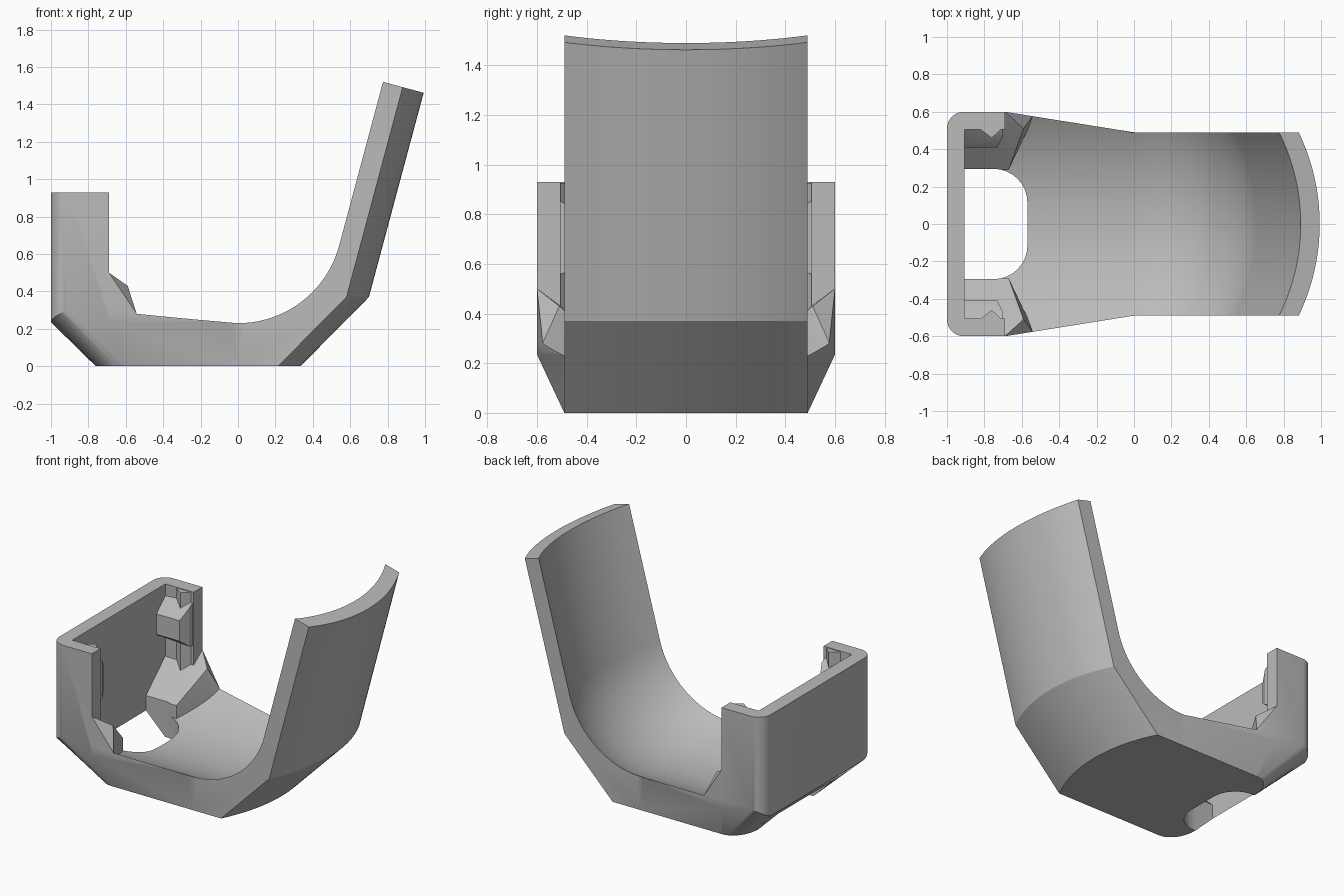
import bpy, bmesh
from math import sin, cos, pi, sqrt, radians

cube = bpy.data.objects.get("Cube")
if cube:
    bpy.data.objects.remove(cube, do_unlink=True)

grey = bpy.data.materials.new("plain_grey")
grey.use_nodes = True
grey.diffuse_color = (0.5, 0.5, 0.5, 1)
grey.node_tree.nodes["Principled BSDF"].inputs["Base Color"].default_value = (0.5, 0.5, 0.5, 1)


def finish(name, bm):
    bmesh.ops.recalc_face_normals(bm, faces=bm.faces)
    mesh = bpy.data.meshes.new(name)
    bm.to_mesh(mesh)
    bm.free()
    mesh.materials.append(grey)
    ob = bpy.data.objects.new(name, mesh)
    bpy.context.collection.objects.link(ob)
    return ob


def loft(name, rings):
    """Closed solid through matching rings of points."""
    bm = bmesh.new()
    vs = [[bm.verts.new(p) for p in ring] for ring in rings]
    n = len(vs[0])
    for a, b in zip(vs, vs[1:]):
        for i in range(n):
            j = (i + 1) % n
            bm.faces.new((a[i], a[j], b[j], b[i]))
    bm.faces.new(vs[0])
    bm.faces.new(vs[-1])
    return finish(name, bm)


def hull(name, points):
    bm = bmesh.new()
    for p in points:
        bm.verts.new(p)
    res = bmesh.ops.convex_hull(bm, input=bm.verts)
    junk = [g for g in res["geom_interior"] if isinstance(g, bmesh.types.BMVert)]
    bmesh.ops.delete(bm, geom=junk, context="VERTS")
    bmesh.ops.dissolve_limit(bm, angle_limit=0.01, verts=bm.verts, edges=bm.edges)
    return finish(name, bm)


def box(name, x, y, z):
    return hull(name, [(a, b, c) for a in x for b in y for c in z])


def combine(target, tool, operation):
    mod = target.modifiers.new("combine", "BOOLEAN")
    mod.operation, mod.solver, mod.object = operation, "EXACT", tool
    bpy.context.view_layer.objects.active = target
    bpy.ops.object.modifier_apply(modifier=mod.name)
    bpy.data.objects.remove(tool, do_unlink=True)


# Curved floor and arm: one side profile per slice, pushed out along an arc
LEAN, R = radians(75), 1.06
ux, uz = cos(LEAN), sin(LEAN)


def slice_profile(y):
    d = sqrt(R * R - y * y) - sqrt(R * R - 0.49 ** 2)
    r = 0.56 + d
    inner = [(r * sin(LEAN * i / 20), 0.79 - r * cos(LEAN * i / 20)) for i in range(21)]
    ex, ez = inner[-1]
    top = (ex + 0.906 * ux, ez + 0.906 * uz)
    kink = (0.58 + d, 0.37)
    s = (top[0] - kink[0]) * ux + (top[1] - kink[1]) * uz
    outer = [(kink[0] + s * ux, kink[1] + s * uz), kink, (0.115 + d, -0.1), (-1.1, -0.1)]
    return [(x, y, z) for x, z in [(-1.1, 0.79 - r)] + inner + [top] + outer]


holder = loft("phone_style_cradle", [slice_profile(0.62 * i / 20) for i in range(-20, 21)])
holder.name = "curved_holder"

# Upright clip wall with two side returns
clip = box("clip_wall", (-1.1, -0.69), (-0.7, 0.7), (0.12, 0.93))
combine(clip, box("clip_cavity", (-0.905, 0), (-0.505, 0.505), (0, 2)), "DIFFERENCE")
combine(holder, clip, "UNION")

for s in (1, -1):
    # Sloping shelf and gusset beside the opening
    top = [(-0.95, 0.29, 0.24), (-0.67, 0.29, 0.24), (-0.95, 0.52, 0.45), (-0.69, 0.6, 0.5),
           (-0.59, 0.51, 0.43), (-0.54, 0.58, 0.275), (-0.57, 0.5, 0.24)]
    pts = top + [(x, y, 0.06) for x, y, z in top]
    combine(holder, hull("shelf", [(x, s * y, z) for x, y, z in pts]), "UNION")
    # Retaining block with sloping top and underside
    pts = [(-0.95, 0.41, 0.62), (-0.95, 0.41, 0.76), (-0.73, 0.41, 0.62), (-0.73, 0.41, 0.76),
           (-0.95, 0.53, 0.55), (-0.95, 0.53, 0.87), (-0.7, 0.53, 0.55), (-0.7, 0.53, 0.87),
           (-0.7, 0.47, 0.57), (-0.7, 0.47, 0.83)]
    combine(holder, hull("retaining_block", [(x, s * y, z) for x, y, z in pts]), "UNION")
    # Pointed rib
    pts = [(x, s * y, z) for x, y in ((-0.84, 0.52), (-0.76, 0.46), (-0.695, 0.52))
           for z in (0.25, 0.925)]
    combine(holder, hull("pointed_rib", pts), "UNION")

# Outer envelope: rounded corners, tapered sides and bevelled underside
bottom, mid = [], []
for i in range(9):
    a = pi / 2 * i / 8
    bottom.append((-0.62 - 0.14 * cos(a), 0.3 + 0.19 * sin(a), 0))
    mid.append((-0.91 - 0.09 * cos(a), 0.51 + 0.09 * sin(a), 0.235 + 0.065 * i / 8))
bottom += [(-0.61, 0.49, 0), (0, 0.49, 0), (1.1, 0.49, 0)]
mid += [(-0.69, 0.6, 0.235), (0, 0.49, 0.235), (1.1, 0.49, 0.235)]
upper = [(x, y, 1.7) for x, y, z in mid]
rings = [h + [(x, -y, z) for x, y, z in reversed(h)] for h in (bottom, mid, upper)]
combine(holder, loft("envelope", rings), "INTERSECT")

# Rounded opening through the floor
pts = [(-0.905, s * 0.295) for s in (1, -1)]
for s in (1, -1):
    for i in range(9):
        a = pi / 2 * i / 8
        pts.append((-0.75 + 0.18 * cos(a), s * (0.115 + 0.18 * sin(a))))
combine(holder, hull("opening", [(x, y, z) for x, y in pts for z in (-0.2, 0.5)]), "DIFFERENCE")

holder.data.materials.clear()
holder.data.materials.append(grey)
for p in holder.data.polygons:
    p.material_index = 0
bpy.ops.object.select_all(action="DESELECT")
holder.select_set(True)
bpy.context.view_layer.objects.active = holder
bpy.ops.object.shade_smooth_by_angle(angle=radians(25))
